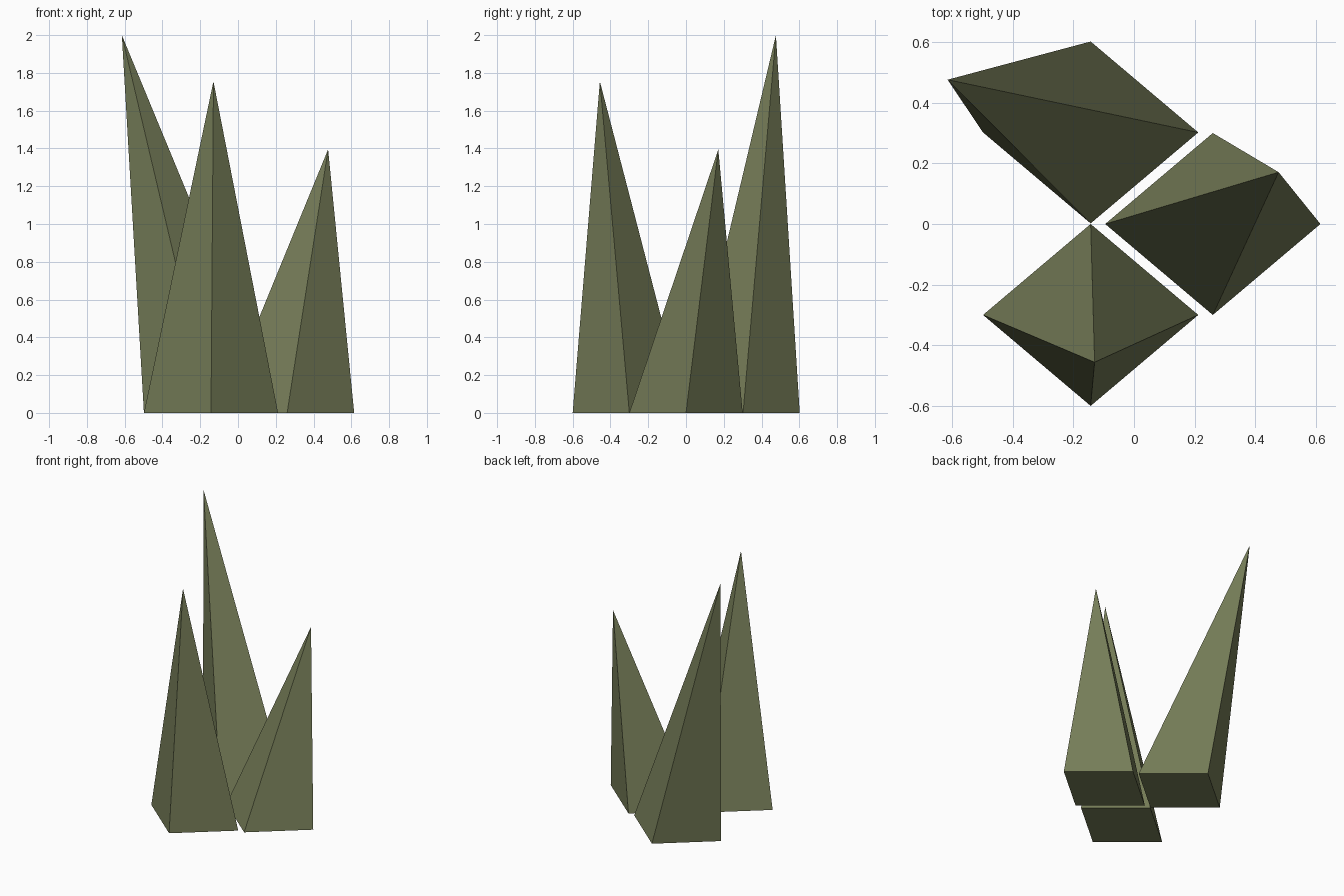
import bpy
import bmesh
from mathutils import Matrix

if "Cube" in bpy.data.objects:
    bpy.data.objects.remove(bpy.data.objects["Cube"])

olive = bpy.data.materials.new("olive_green")
olive.diffuse_color = (0.181, 0.205, 0.098, 1.0)
olive.use_nodes = True
olive.node_tree.nodes["Principled BSDF"].inputs["Base Color"].default_value = olive.diffuse_color

HALF_X, HALF_Y = 0.355, 0.30  # half diagonals of each diamond base


def shard(name, centre, tip):
    """Four-sided spike on a diamond base, with its tip pulled sideways."""
    bm = bmesh.new()
    bmesh.ops.create_circle(bm, cap_ends=True, segments=4, radius=1.0,
                            matrix=Matrix.Diagonal((HALF_X, HALF_Y, 1, 1)))
    bmesh.ops.translate(bm, verts=bm.verts, vec=(*centre, 0))
    rim = list(bm.edges)
    apex = bm.verts.new(tip)
    for e in rim:
        bm.faces.new((*e.verts, apex))
    bmesh.ops.recalc_face_normals(bm, faces=bm.faces)
    mesh = bpy.data.meshes.new(name)
    bm.to_mesh(mesh)
    bm.free()
    mesh.materials.append(olive)
    obj = bpy.data.objects.new(name, mesh)
    bpy.context.collection.objects.link(obj)


# Three leaning grass blades
shard("tall_back_blade", (-0.143, 0.302), (-0.615, 0.476, 2.0))
shard("front_blade", (-0.143, -0.30), (-0.13, -0.456, 1.755))
shard("short_right_blade", (0.26, 0.0), (0.477, 0.171, 1.395))
